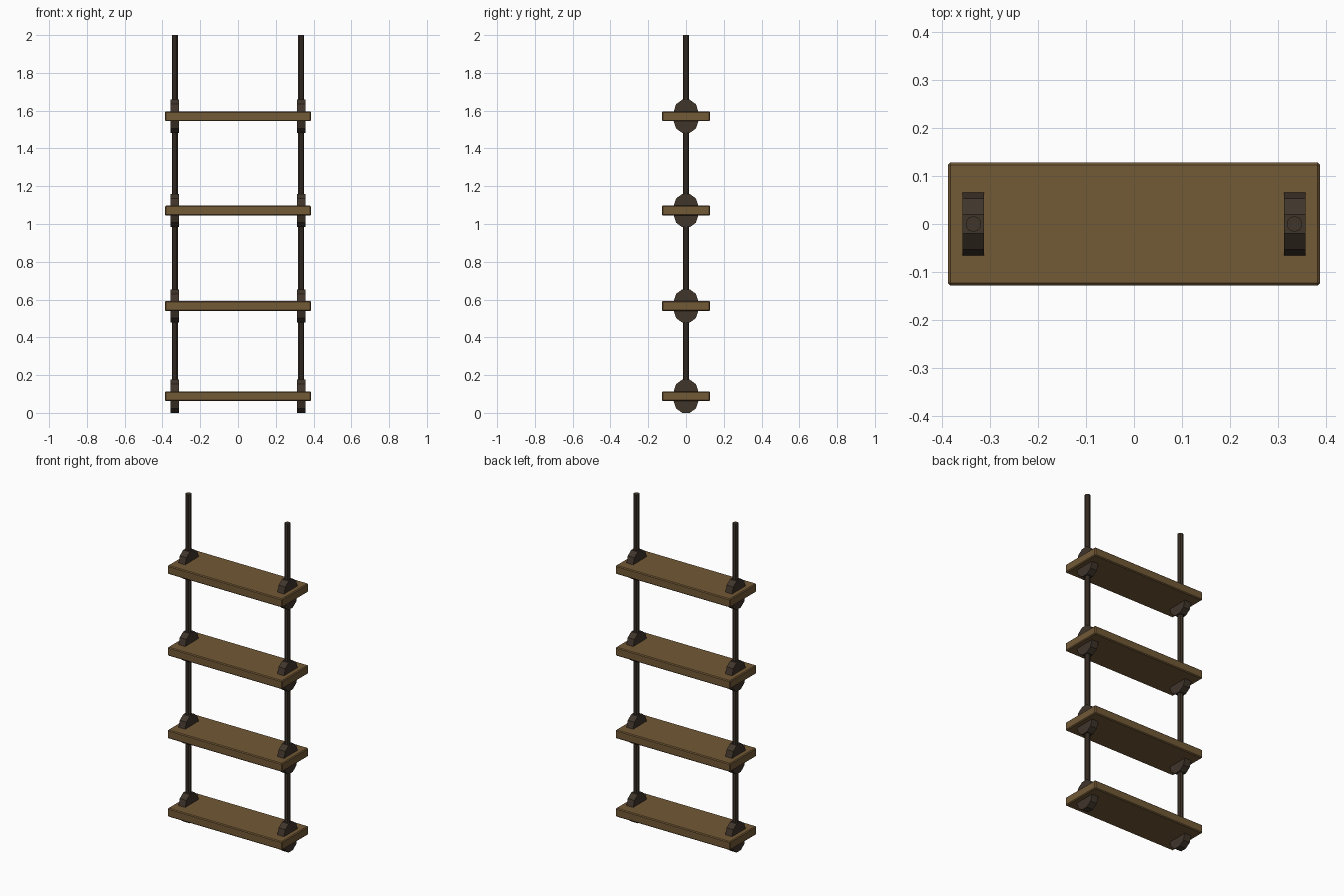
import bpy, bmesh, math
from mathutils import Matrix

if "Cube" in bpy.data.objects:
    bpy.data.objects.remove(bpy.data.objects["Cube"])


def material(name, rgb):
    m = bpy.data.materials.new(name)
    m.diffuse_color = (*rgb, 1)
    m.use_nodes = True
    m.node_tree.nodes["Principled BSDF"].inputs["Base Color"].default_value = m.diffuse_color
    return m


WOOD = material("wood", (0.17, 0.10, 0.037))
ROPE = material("dark_rope", (0.05, 0.035, 0.024))


def add_object(name, bm, mat, location):
    bmesh.ops.recalc_face_normals(bm, faces=bm.faces)
    mesh = bpy.data.meshes.new(name)
    bm.to_mesh(mesh)
    bm.free()
    mesh.materials.append(mat)
    ob = bpy.data.objects.new(name, mesh)
    ob.location = location
    bpy.context.collection.objects.link(ob)
    return ob


def plank(name, z):
    bm = bmesh.new()
    bmesh.ops.create_cube(bm, size=1, matrix=Matrix.Diagonal((0.774, 0.256, PLANK_T, 1)))
    bmesh.ops.bevel(bm, geom=bm.edges[:], offset=0.005, segments=1,
                    affect='EDGES', profile=0.5)
    add_object(name, bm, WOOD, (0, 0, z))


def knot(name, x, z, up):
    # half of a ten-sided disc resting on the plank face
    bm = bmesh.new()
    pts = [(KNOT_R * math.cos(math.radians(36 * i)),
            up * KNOT_R * math.sin(math.radians(36 * i))) for i in range(6)]
    pts[5] = (-KNOT_R, 0)
    face = bm.faces.new([bm.verts.new((-KNOT_W / 2, y, h)) for y, h in pts])
    ext = bmesh.ops.extrude_face_region(bm, geom=[face], use_keep_orig=True)
    verts = [v for v in ext["geom"] if isinstance(v, bmesh.types.BMVert)]
    bmesh.ops.translate(bm, verts=verts, vec=(KNOT_W, 0, 0))
    add_object(name, bm, ROPE, (x, 0, z))


def rope(name, x, z0, z1):
    bm = bmesh.new()
    bmesh.ops.create_cone(bm, cap_ends=True, segments=10, radius1=0.0165,
                          radius2=0.0165, depth=z1 - z0)
    add_object(name, bm, ROPE, (x, 0, (z0 + z1) / 2))


PLANK_T = 0.052
KNOT_R = 0.065
KNOT_W = 0.045
ROPE_X = 0.334
RUNG_Z = (0.088, 0.566, 1.071, 1.570)

# Rungs with knots above and below at both ends
for n, z in enumerate(RUNG_Z, 1):
    plank(f"rung_{n}", z)
    for side, sx in (("left", -1), ("right", 1)):
        for pos, up in (("upper", 1), ("lower", -1)):
            knot(f"{pos}_knot_{side}_{n}", sx * ROPE_X, z + up * PLANK_T / 2, up)

# Two side ropes
for side, sx in (("left", -1), ("right", 1)):
    rope(f"rope_{side}", sx * ROPE_X, 0.05, 2.0)
